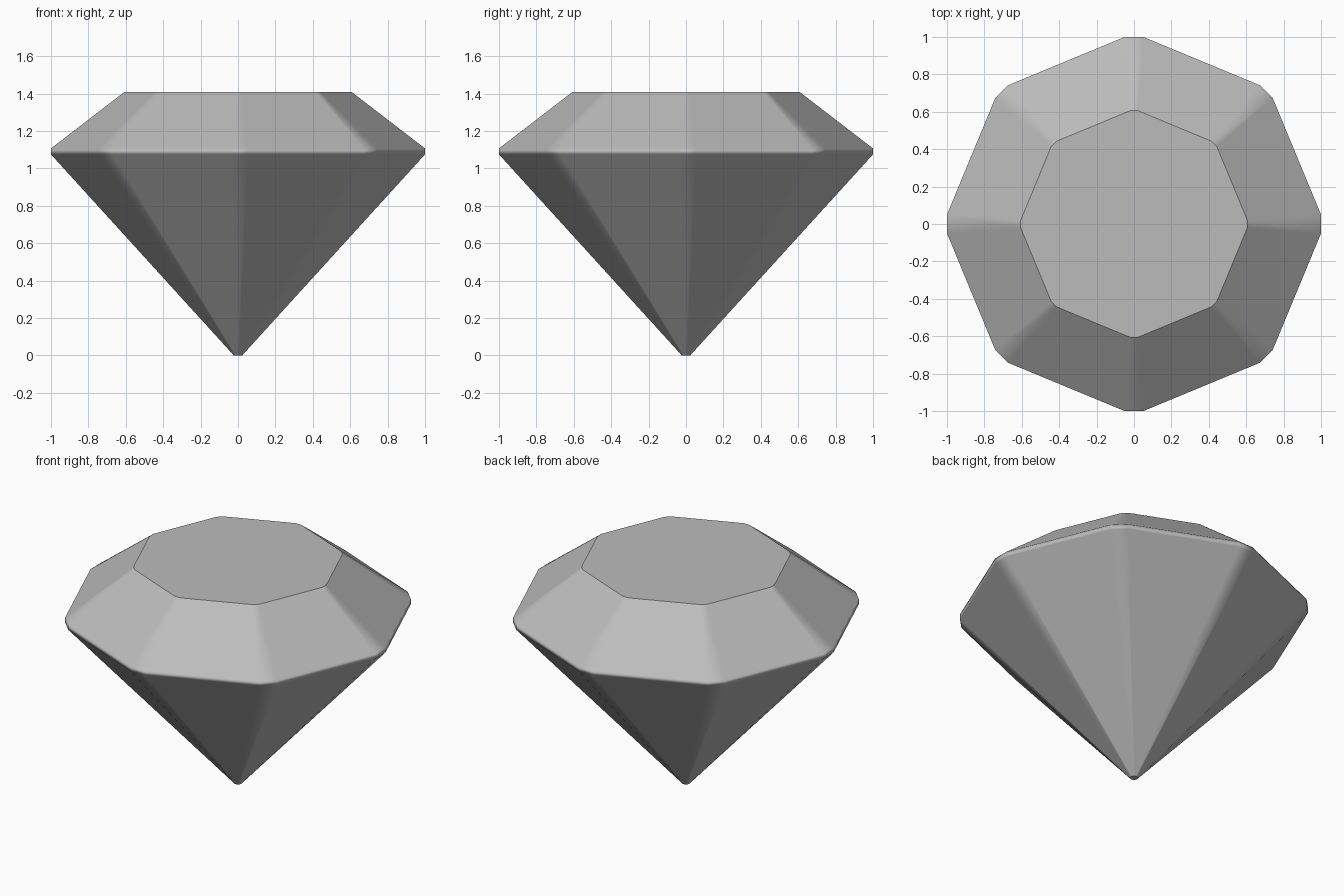
import bpy, bmesh
from math import sin, cos, pi

cube = bpy.data.objects.get("Cube")
if cube:
    bpy.data.objects.remove(cube, do_unlink=True)

# Plain grey stone
grey = bpy.data.materials.new("stone grey")
grey.use_nodes = True
colour = (0.5, 0.5, 0.5, 1)
grey.diffuse_color = colour
grey.node_tree.nodes["Principled BSDF"].inputs["Base Color"].default_value = colour

SIDES = 8


def ring(bm, radius, half_cut, z):
    """Octagon with a corner on each axis, every corner cut by a short flat."""
    verts = []
    for i in range(SIDES):
        a = 2 * pi * i / SIDES
        for s in (-half_cut, half_cut):
            verts.append(bm.verts.new((radius * cos(a) - s * sin(a),
                                       radius * sin(a) + s * cos(a), z)))
    return verts


# Gem: tip, lower girdle, upper girdle, table
bm = bmesh.new()
profile = [(0.022, 0.006, 0), (1, 0.05, 1.075), (1, 0.05, 1.107), (0.606, 0.02, 1.41)]
rings = [ring(bm, *p) for p in profile]
n = SIDES * 2
for low, high in zip(rings, rings[1:]):
    for i in range(n):
        j = (i + 1) % n
        bm.faces.new((low[i], low[j], high[j], high[i]))
bm.faces.new(rings[0][::-1])
bm.faces.new(rings[-1])

# Soft ridges and girdle, crisp table and tip
for f in bm.faces:
    f.smooth = True
for r in (rings[0], rings[-1]):
    for i in range(n):
        bm.edges.get((r[i], r[(i + 1) % n])).smooth = False

mesh = bpy.data.meshes.new("gem")
bm.to_mesh(mesh)
bm.free()
mesh.materials.append(grey)
gem = bpy.data.objects.new("gem", mesh)
bpy.context.collection.objects.link(gem)

# Keep the large facets flat and blend only across the narrow strips
weighted = gem.modifiers.new("flat facets", "WEIGHTED_NORMAL")
weighted.keep_sharp = True
weighted.weight = 100
